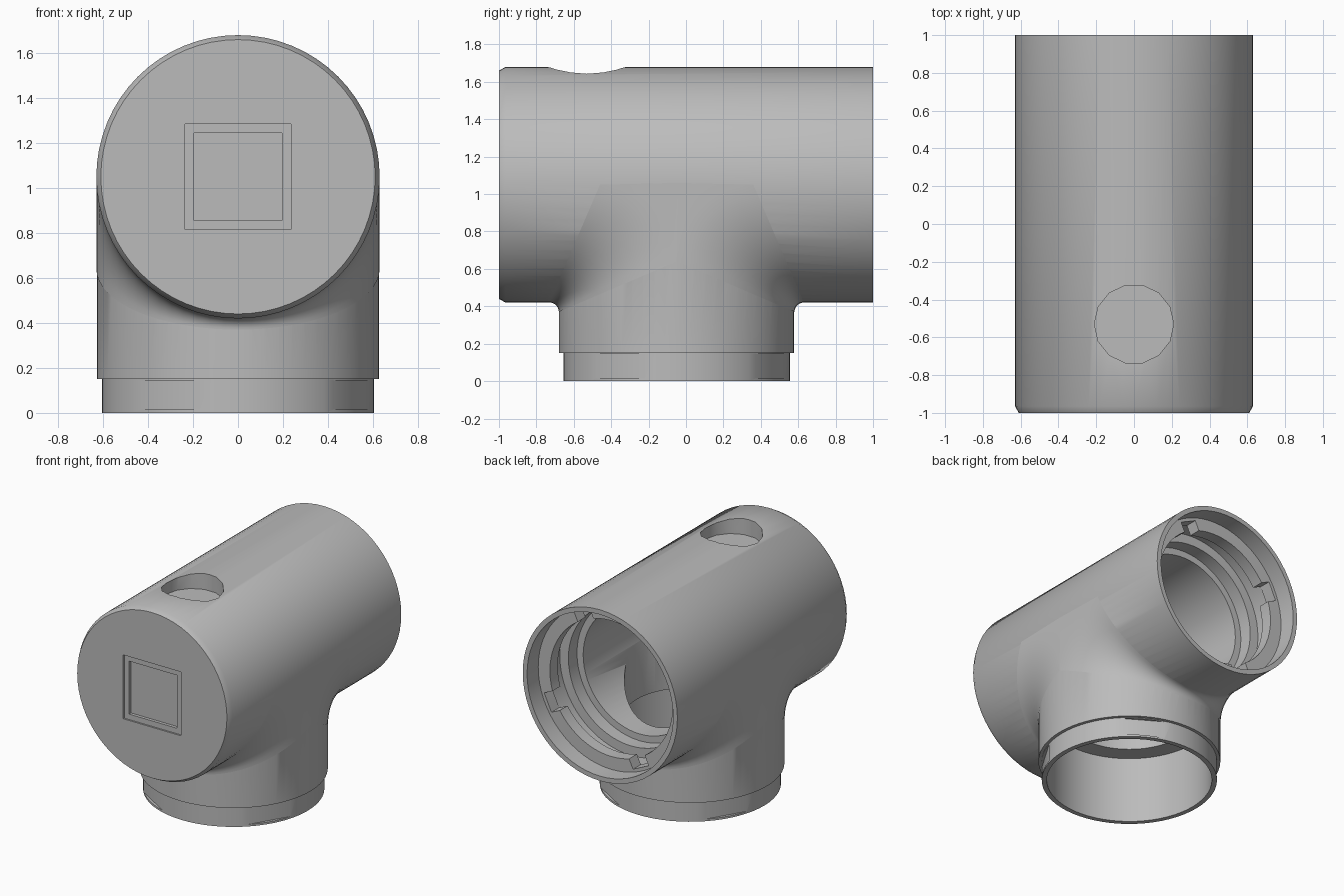
import bpy, bmesh
from math import sin, cos, pi, radians
from mathutils import Matrix, Vector

if "Cube" in bpy.data.objects:
    bpy.data.objects.remove(bpy.data.objects["Cube"], do_unlink=True)

GREY = bpy.data.materials.new("plain_grey")
GREY.use_nodes = True
COLOR = (0.5, 0.5, 0.5, 1)
GREY.diffuse_color = COLOR
GREY.node_tree.nodes["Principled BSDF"].inputs["Base Color"].default_value = COLOR

R = 0.63                 # pipe radius
PIPE_Z = 1.05            # height of the main axis
BRANCH_Y = -0.05         # position of the branch axis
SEGS = 64


def finish(name, bm):
    bmesh.ops.recalc_face_normals(bm, faces=bm.faces)
    mesh = bpy.data.meshes.new(name)
    bm.to_mesh(mesh)
    bm.free()
    mesh.materials.append(GREY)
    obj = bpy.data.objects.new(name, mesh)
    bpy.context.collection.objects.link(obj)
    return obj


def lathe(name, profile, axis, center, segs=SEGS):
    """Revolve (radius, height) points about Y or Z and cap both ends."""
    bm = bmesh.new()
    rings = []
    for r, h in profile:
        ring = []
        for i in range(segs):
            u, v = r * cos(2 * pi * i / segs), r * sin(2 * pi * i / segs)
            p = Vector((u, h, v) if axis == "Y" else (u, v, h))
            ring.append(bm.verts.new(p + Vector(center)))
        rings.append(ring)
    for a, b in zip(rings, rings[1:]):
        for i in range(segs):
            j = (i + 1) % segs
            bm.faces.new((a[i], a[j], b[j], b[i]))
    bm.faces.new(rings[0])
    bm.faces.new(rings[-1])
    return finish(name, bm)


def box(name, center, size, spin=Matrix.Identity(4), pivot=(0, 0, 0)):
    bm = bmesh.new()
    m = Matrix.Translation(pivot) @ spin @ Matrix.Translation(center)
    bmesh.ops.create_cube(bm, size=1, matrix=m @ Matrix.Diagonal((*size, 1)))
    return finish(name, bm)


def combine(target, tool, operation):
    """Apply one boolean and drop the tool."""
    mod = target.modifiers.new("join", "BOOLEAN")
    mod.operation, mod.object, mod.solver = operation, tool, "EXACT"
    bpy.context.view_layer.update()
    bpy.context.view_layer.objects.active = target
    bpy.ops.object.modifier_apply(modifier=mod.name)
    bpy.data.objects.remove(tool, do_unlink=True)


def smooth(obj):
    bpy.ops.object.select_all(action="DESELECT")
    obj.select_set(True)
    bpy.context.view_layer.objects.active = obj
    bpy.ops.object.shade_smooth_by_angle(angle=radians(32))


# Main pipe with a bevelled closed front, and the branch with its collar
body = lathe("tee_body", [(R - 0.02, -1), (R, -0.965), (R, 1)], "Y", (0, 0, PIPE_Z))
branch = lathe("branch", [(0.605, 0), (0.605, 0.15), (R - 0.002, 0.15), (R - 0.002, PIPE_Z)],
               "Z", (0, BRANCH_Y, 0))
combine(body, branch, "UNION")

# Stepped bore from the back: rim, locking ring, groove, inner step
bore = lathe("bore", [(0.46, -0.93), (0.46, 0.54), (0.51, 0.54), (0.51, 0.64),
                      (0.58, 0.64), (0.58, 0.78), (0.5, 0.78), (0.5, 0.87),
                      (0.595, 0.87), (0.595, 1.1)], "Y", (0, 0, PIPE_Z))
combine(body, bore, "DIFFERENCE")

# Bore of the branch, opening into the main bore
combine(body, lathe("branch_bore", [(0.57, -0.1), (0.57, 0.5), (0.44, 0.5), (0.44, PIPE_Z)],
                    "Z", (0, BRANCH_Y, 0)), "DIFFERENCE")

for k in range(4):
    # Notches through the locking ring
    turn = Matrix.Rotation(radians(25 + 90 * k), 4, "Y")
    combine(body, box("ring_notch", (0.51, 0.83, 0), (0.12, 0.14, 0.14), turn, (0, 0, PIPE_Z)),
            "DIFFERENCE")
    # Shallow pockets around the collar
    turn = Matrix.Rotation(radians(-31 + 90 * k), 4, "Z")
    combine(body, box("collar_pocket", (0.63, 0, 0.08), (0.09, 0.36, 0.13), turn,
                      (0, BRANCH_Y, 0)), "DIFFERENCE")

# Round pocket on top, near the front
combine(body, lathe("top_pocket", [(0.21, 1.56), (0.21, 1.8)], "Z", (0, -0.53, 0), 14),
        "DIFFERENCE")

# Square stepped recess in the front
for half, depth in ((0.235, 0.012), (0.195, 0.035)):
    combine(body, box("front_recess", (0, -1, PIPE_Z), (2 * half, 2 * depth, 2 * half)),
            "DIFFERENCE")
smooth(body)


def fillet(name, side):
    """Blend between pipe and branch, growing wider toward the flanks."""
    bm = bmesh.new()
    steps, sections = 10, []
    for k in range(SEGS // 2 + 1):
        t = -pi / 2 + 2 * pi * k / SEGS
        c = cos(t)
        r = 0.05 + 0.36 * (1 - c)
        corner = R * c
        pts = [(corner - 0.01, -corner + 0.01)]
        for i in range(steps + 1):
            a = pi / 2 * i / steps
            pts.append((corner + r * (1 - sin(a)), -corner - r * (1 - cos(a))))
        sections.append([bm.verts.new((R * sin(t), BRANCH_Y + side * y, PIPE_Z + z))
                         for y, z in pts])
    for a, b in zip(sections, sections[1:]):
        for i in range(len(a)):
            j = (i + 1) % len(a)
            bm.faces.new((a[i], a[j], b[j], b[i]))
    bm.faces.new(sections[0])
    bm.faces.new(sections[-1])
    return finish(name, bm)


for label, side in (("front_fillet", -1), ("back_fillet", 1)):
    smooth(fillet(label, side))
